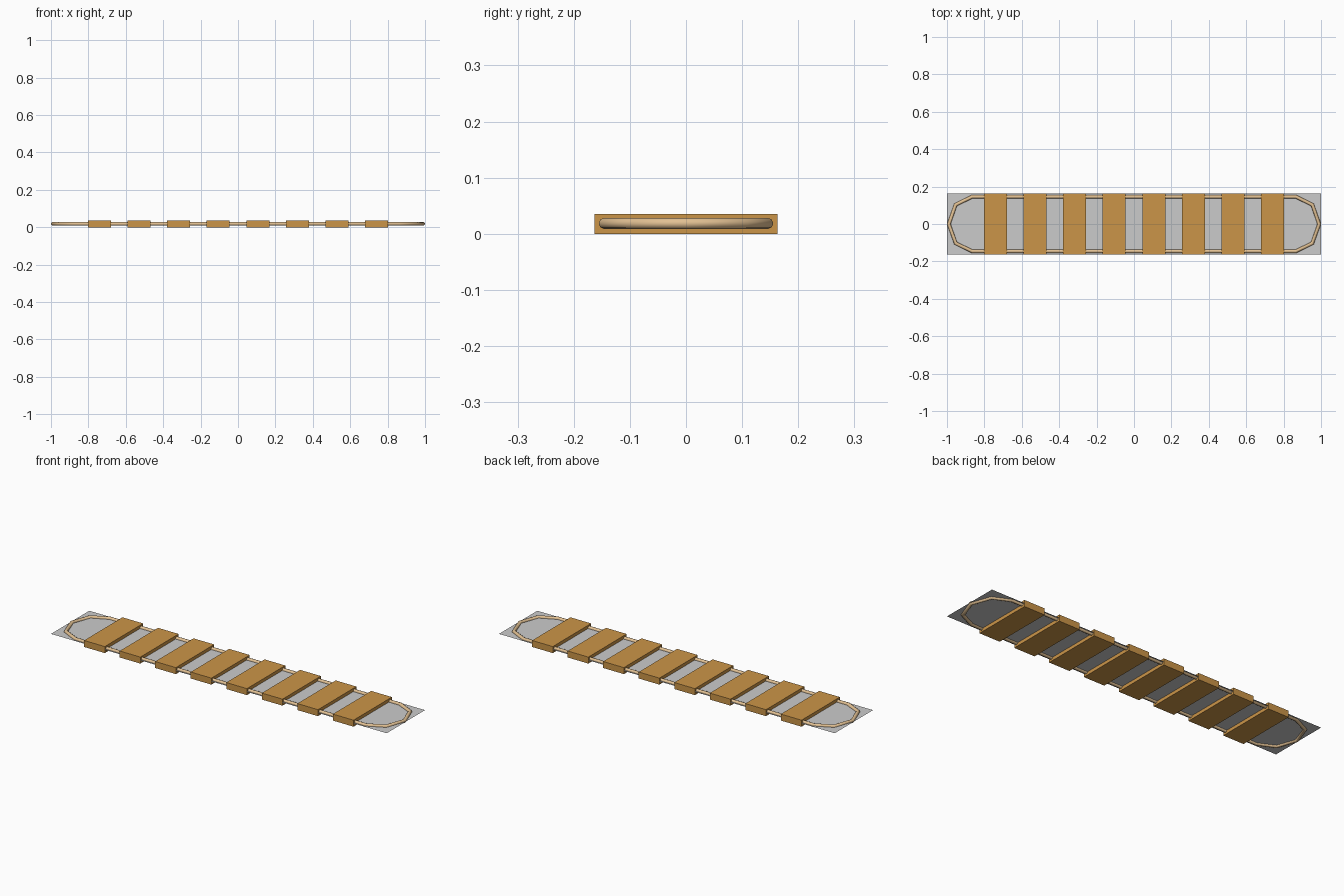
import bpy, math

if "Cube" in bpy.data.objects:
    bpy.data.objects.remove(bpy.data.objects["Cube"])

MID_Z = 0.0175

def material(name, rgb):
    m = bpy.data.materials.new(name)
    m.diffuse_color = (*rgb, 1)
    m.use_nodes = True
    m.node_tree.nodes["Principled BSDF"].inputs["Base Color"].default_value = m.diffuse_color
    return m

slat_wood = material("slat_wood", (0.60, 0.30, 0.065))
rail_wood = material("rail_wood", (0.76, 0.53, 0.29))

# Cross slats
for i in range(8):
    x = (i - 3.5) * 0.2117
    bpy.ops.mesh.primitive_cube_add(size=1, location=(x, 0, MID_Z))
    slat = bpy.context.object
    slat.name = f"slat_{i + 1}"
    slat.scale = (0.123, 0.326, 0.035)
    slat.data.materials.append(slat_wood)

# Closed rail with faceted half-round ends
points = []
for side in (1, -1):
    for k in range(-2, 3):
        a = k * math.pi / 4
        points.append((side * (0.865 + 0.125 * math.cos(a)),
                       side * 0.146 * math.sin(a), MID_Z + 0.001))
curve = bpy.data.curves.new("rail", 'CURVE')
curve.dimensions = '3D'
curve.bevel_depth = 0.0098
curve.bevel_resolution = 2
spline = curve.splines.new('POLY')
spline.points.add(len(points) - 1)
for p, co in zip(spline.points, points):
    p.co = (*co, 1)
spline.use_cyclic_u = True
curve.materials.append(rail_wood)
rail = bpy.data.objects.new("rail", curve)
bpy.context.collection.objects.link(rail)
bpy.ops.object.select_all(action='DESELECT')
rail.select_set(True)
bpy.context.view_layer.objects.active = rail
bpy.ops.object.convert(target='MESH')
bpy.ops.object.shade_smooth()

# Thin sheet through the middle
bpy.ops.mesh.primitive_plane_add(size=1, location=(0, 0, MID_Z))
sheet = bpy.context.object
sheet.name = "sheet"
sheet.scale = (2, 0.326, 1)
